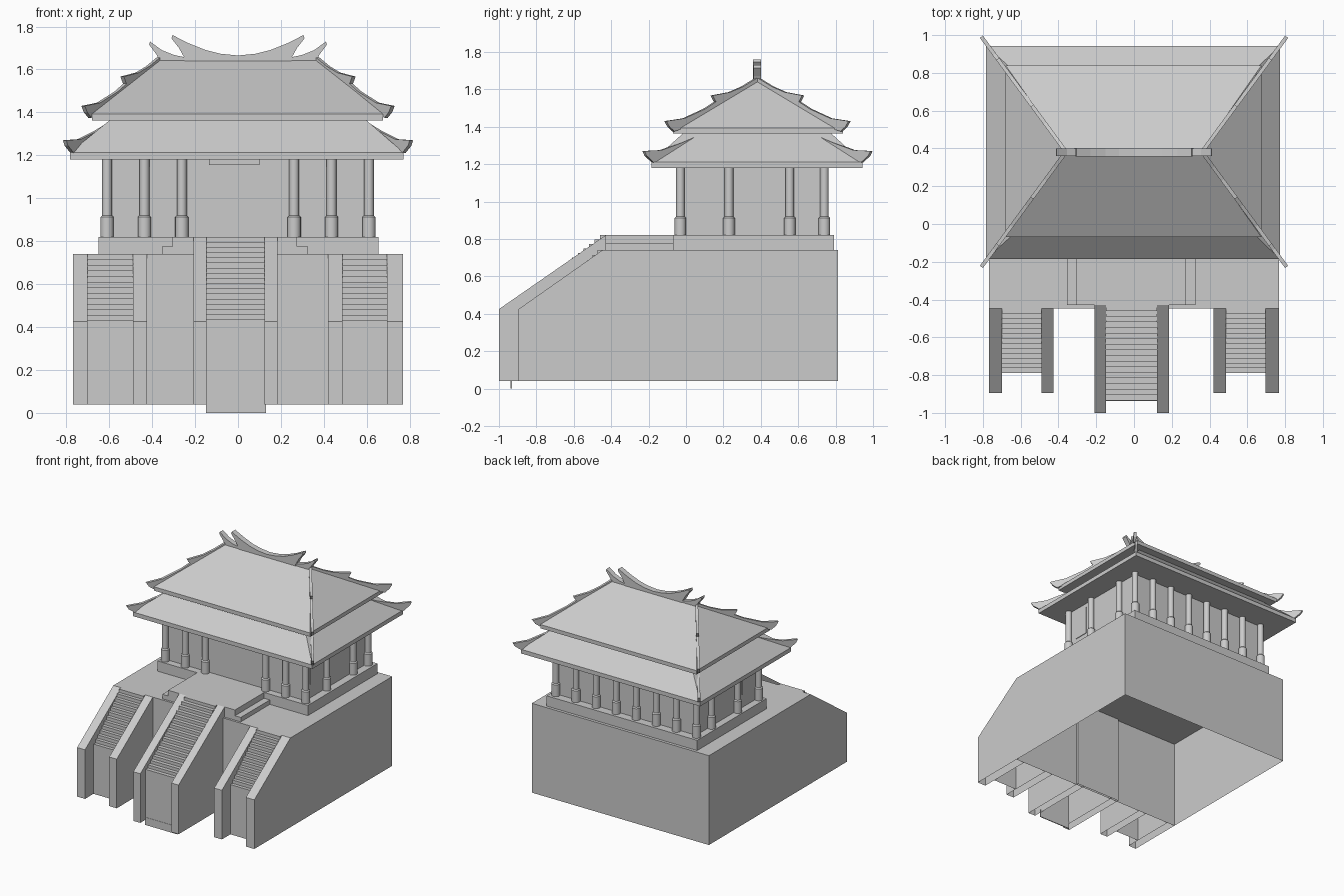
import bpy, bmesh
from mathutils import Vector

if "Cube" in bpy.data.objects:
    bpy.data.objects.remove(bpy.data.objects["Cube"])


def finish(name, bm):
    bmesh.ops.recalc_face_normals(bm, faces=bm.faces[:])
    me = bpy.data.meshes.new(name)
    bm.to_mesh(me)
    bm.free()
    ob = bpy.data.objects.new(name, me)
    bpy.context.collection.objects.link(ob)
    return ob


def sweep(name, rings, open_bottom=False):
    """Skin equal-length point rings, cap the ends, optionally leave the underside open."""
    bm = bmesh.new()
    rows = [[bm.verts.new(p) for p in r] for r in rings]
    n = len(rows[0])
    for a, b in zip(rows, rows[1:]):
        for i in range(n):
            bm.faces.new((a[i], a[(i + 1) % n], b[(i + 1) % n], b[i]))
    bm.faces.new(rows[0])
    bm.faces.new(rows[-1])
    bmesh.ops.recalc_face_normals(bm, faces=bm.faces[:])
    if open_bottom:
        low = min(v.co.z for v in bm.verts) + 1e-4
        under = [f for f in bm.faces if all(v.co.z < low for v in f.verts)]
        bmesh.ops.delete(bm, geom=under, context='FACES')
    return finish(name, bm)


def rect(x0, x1, y0, y1, z):
    return [(x0, y0, z), (x1, y0, z), (x1, y1, z), (x0, y1, z)]


def box(name, x0, x1, y0, y1, z0, z1, open_bottom=False):
    return sweep(name, [rect(x0, x1, y0, y1, z0), rect(x0, x1, y0, y1, z1)], open_bottom)


def side_prism(name, prof, x0, x1, open_bottom=True):
    return sweep(name, [[(x, y, z) for y, z in prof] for x in (x0, x1)], open_bottom)


def front_prism(name, prof, y0, y1):
    return sweep(name, [[(x, y, z) for x, z in prof] for y in (y0, y1)])


def stairs(name, x0, x1, y0, y1, z0, z1, n):
    prof = [(y1, 0.04), (y0, 0.04)]
    for i in range(n):
        y, z = y0 + (y1 - y0) * i / n, z0 + (z1 - z0) * i / (n - 1)
        prof += [(y, z), (y0 + (y1 - y0) * (i + 1) / n, z)]
    side_prism(name, prof, x0, x1)


# Hollow base and terraces
box("base", -0.768, 0.768, -0.447, 0.813, 0.04, 0.74, True)
box("plinth", -0.65, 0.655, -0.07, 0.79, 0.74, 0.82)
box("landing_step", -0.355, 0.325, -0.43, -0.07, 0.74, 0.775)
box("landing", -0.305, 0.275, -0.43, -0.07, 0.775, 0.82)

# Sloped walls beside the stairs
side = [(-0.447, 0.04), (-0.895, 0.04), (-0.895, 0.425), (-0.447, 0.74)]
for x0, x1 in ((-0.768, -0.7), (-0.49, -0.425), (0.42, 0.487), (0.695, 0.768)):
    side_prism("side_stair_wall", side, x0, x1)
middle = [(-0.43, 0.04), (-1.0, 0.04), (-1.0, 0.425), (-0.43, 0.82)]
for x0, x1 in ((-0.208, -0.147), (0.123, 0.185)):
    side_prism("middle_stair_wall", middle, x0, x1)

# Three flights
for x0, x1 in ((-0.7, -0.49), (0.487, 0.695)):
    stairs("side_stairs", x0, x1, -0.79, -0.447, 0.43, 0.74, 13)
stairs("middle_stairs", -0.147, 0.123, -0.935, -0.43, 0.435, 0.82, 17)
box("stair_foot", -0.15, 0.13, -0.937, -0.93, 0.0, 0.06)

# Hall walls, panels and plaque
box("hall", -0.595, 0.595, -0.015, 0.725, 0.82, 1.2)
for x0 in (-0.42, 0.295):
    box("front_panel", x0, x0 + 0.12, -0.02, 0.0, 0.925, 1.145)
for s in (-1, 1):
    box("side_panel", s * 0.59, s * 0.6, 0.04, 0.16, 0.925, 1.145)
box("plaque", -0.135, 0.1, -0.04, -0.02, 1.155, 1.2)


# Columns with thicker feet
def column(x, y):
    bm = bmesh.new()
    rows = []
    for r, z in ((0.031, 0.82), (0.031, 0.912), (0.023, 0.92), (0.023, 1.19)):
        ring = bmesh.ops.create_circle(bm, segments=16, radius=r)["verts"]
        bmesh.ops.translate(bm, verts=ring, vec=Vector((x, y, z)))
        rows.append(ring)
    for a, b in zip(rows, rows[1:]):
        for i in range(16):
            j = (i + 1) % 16
            bm.faces.new((a[i], a[j], b[j], b[i]))
    for f in bm.faces:
        f.smooth = True
    ob = finish("column", bm)
    ob.data.set_sharp_from_angle(angle=0.6)


for i in range(8):
    x = -0.61 + 1.22 * i / 7
    column(x, 0.74)
    if i not in (3, 4):
        column(x, -0.03)
for x in (-0.61, 0.61):
    for y in (0.23, 0.555):
        column(x, y)

# Two hipped roof tiers with flat eave edges
sweep("lower_roof", [rect(-0.783, 0.772, -0.185, 0.943, 1.18),
                     rect(-0.783, 0.772, -0.185, 0.943, 1.212),
                     rect(-0.59, 0.59, -0.01, 0.77, 1.37)])
sweep("upper_roof", [rect(-0.68, 0.675, -0.07, 0.84, 1.363),
                     rect(-0.68, 0.675, -0.07, 0.84, 1.393),
                     rect(-0.36, 0.36, 0.375, 0.39, 1.65)])

# Upturned fins along every hip, as (distance from centre, height)
fins = {
    "lower_hip_fin": [(0.57, 1.37), (0.66, 1.315), (0.74, 1.275), (0.808, 1.27),
                      (0.8, 1.245), (0.772, 1.21), (0.7, 1.24), (0.58, 1.33)],
    "upper_hip_fin": [(0.48, 1.575), (0.57, 1.495), (0.65, 1.445), (0.722, 1.43),
                      (0.71, 1.4), (0.69, 1.375), (0.6, 1.42), (0.48, 1.51)],
    "top_hip_fin": [(0.36, 1.665), (0.42, 1.615), (0.47, 1.585), (0.54, 1.567),
                    (0.53, 1.54), (0.515, 1.51), (0.44, 1.55), (0.36, 1.62)],
}
for name, prof in fins.items():
    for sx in (-1, 1):
        for sy in (-1, 1):
            rings = []
            for t in (-0.01, 0.01):
                rings.append([(sx * (x + t * 0.8), 0.382 + sy * ((x - 0.36) * 1.36 - t * 0.6), z)
                              for x, z in prof])
            sweep(name, rings)

# Curved ridge with doubled horn ends
half = [(0.08, 1.673), (0.15, 1.69), (0.23, 1.722), (0.305, 1.76), (0.31, 1.745), (0.275, 1.7),
        (0.25, 1.655), (0.25, 1.61)]
front_prism("ridge", [(-x, z) for x, z in reversed(half)] + [(0, 1.665)] + half, 0.358, 0.402)
horn = [(0.24, 1.655), (0.3, 1.668), (0.355, 1.69), (0.41, 1.73), (0.414, 1.715),
        (0.38, 1.67), (0.355, 1.625), (0.24, 1.61)]
for s in (-1, 1):
    front_prism("ridge_horn", [(s * x, z) for x, z in horn], 0.36, 0.4)
